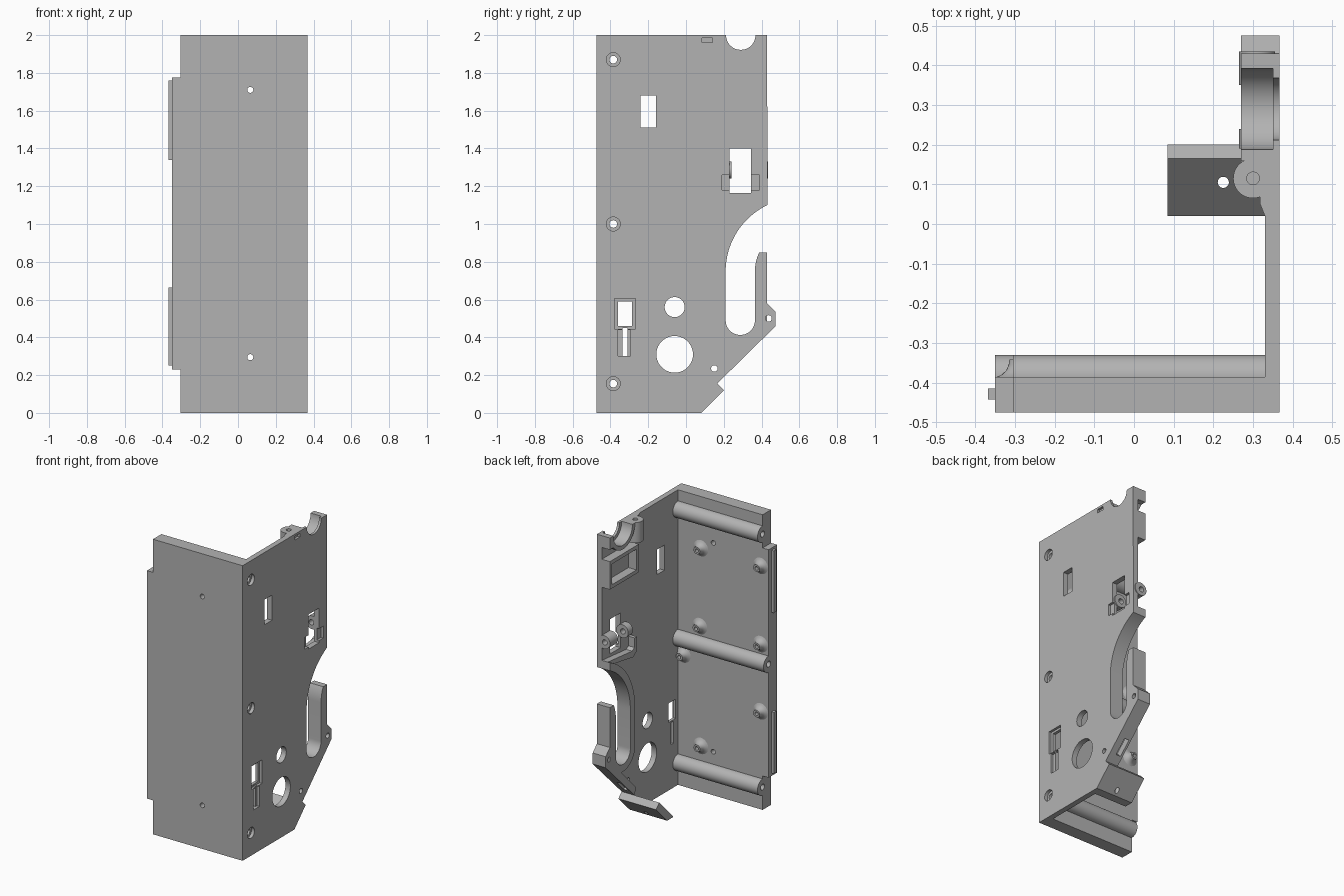
import bpy, bmesh
from math import sin, cos, pi, radians, sqrt

if "Cube" in bpy.data.objects:
    bpy.data.objects.remove(bpy.data.objects["Cube"], do_unlink=True)

grey = bpy.data.materials.new("plain_grey")
grey.use_nodes = True
GREY = (0.45, 0.45, 0.45, 1)
grey.diffuse_color = GREY
grey.node_tree.nodes["Principled BSDF"].inputs["Base Color"].default_value = GREY


def finish(name, bm):
    bmesh.ops.recalc_face_normals(bm, faces=bm.faces)
    mesh = bpy.data.meshes.new(name)
    bm.to_mesh(mesh)
    bm.free()
    mesh.materials.append(grey)
    obj = bpy.data.objects.new(name, mesh)
    bpy.context.collection.objects.link(obj)
    return obj


def prism(name, pts, axis, a, b):
    """Extrude a 2D outline from a to b along the given axis."""
    place = {"x": lambda p: (a, p[0], p[1]),
             "y": lambda p: (p[0], a, p[1]),
             "z": lambda p: (p[0], p[1], a)}[axis]
    bm = bmesh.new()
    face = bm.faces.new([bm.verts.new(place(p)) for p in pts])
    ext = bmesh.ops.extrude_face_region(bm, geom=[face])
    move = [(b - a) if ax == axis else 0 for ax in "xyz"]
    bmesh.ops.translate(bm, vec=move, verts=[g for g in ext["geom"] if isinstance(g, bmesh.types.BMVert)])
    return finish(name, bm)


def arc(c, r, start, end, n=24):
    return [(c[0] + r * cos(radians(start + (end - start) * i / n)),
             c[1] + r * sin(radians(start + (end - start) * i / n))) for i in range(n + 1)]


def circle(c, r, n=40):
    return arc(c, r, 0, 360, n)[:-1]


def rect(u0, u1, v0, v1):
    return [(u0, v0), (u1, v0), (u1, v1), (u0, v1)]


def cut(objs, cutters):
    for obj in objs:
        bpy.context.view_layer.objects.active = obj
        for c in cutters:
            mod = obj.modifiers.new("cut", "BOOLEAN")
            mod.operation, mod.solver, mod.object = "DIFFERENCE", "EXACT", c
            bpy.ops.object.modifier_apply(modifier=mod.name)
    for c in cutters:
        bpy.data.objects.remove(c, do_unlink=True)


OUT, IN, RIM = 0.367, 0.33, 0.27   # outer face, inner face and rim face of the side wall

# Curved slot: an arc above a straight channel with a round bottom
bow, low = (0.598, 0.75), (0.2875, 0.49)
slot = (arc(bow, 0.233, 154.5, 180, 8) + arc(low, 0.0775, 0, -180)
        + arc(bow, 0.388, 180, 115.6))

# Side wall
notch = (0.29, 2.0)
outline = ([(-0.475, 0), (0.08, 0), (0.2, 0.12), (0.165, 0.155), (0.475, 0.46),
            (0.475, 0.535), (0.43, 0.58), (0.43, 0.85)] + slot
           + [(0.43, 2)] + arc(notch, 0.078, 0, -180) + [(-0.475, 2)])
wall = prism("side_wall", outline, "x", IN, OUT)

# Front panel with its side tab
panel = prism("front_panel", [(-0.305, 0), (IN, 0), (IN, 2), (-0.305, 2), (-0.305, 1.775),
                              (-0.35, 1.775), (-0.35, 0.23), (-0.305, 0.23)], "y", -0.475, -0.385)
for label, z0, z1 in (("lower", 0.25, 0.665), ("upper", 1.34, 1.76)):
    prism(label + "_edge_strip", rect(-0.368, -0.34, z0, z1), "y", -0.442, -0.415)

# Screw rods across the panel
rods, cutters = [], []
for label, z, x0 in (("lower", 0.155, -0.305), ("middle", 1.0, -0.35), ("upper", 1.87, -0.305)):
    rods.append(prism(label + "_rod", circle((-0.385, z), 0.055, 48), "x", x0, IN + 0.005))
    cutters.append(prism("bore", circle((-0.385, z), 0.02), "x", -0.5, 0.5))
    cutters.append(prism("counterbore", circle((-0.385, z), 0.037), "x", 0.345, 0.5))
cut([wall, panel] + rods, cutters)

# Holes through the panel and small standoffs behind it
cut([panel], [prism("hole", circle((0.065, z), 0.016), "y", -0.6, -0.3) for z in (0.295, 1.71)])
standoffs = [(0.158, 1.65), (-0.29, 1.65), (0.165, 1.12), (-0.29, 1.12),
             (0.29, 0.894), (-0.29, 0.664), (0.158, 0.31)]
for i, (x, z) in enumerate(standoffs):
    bm = bmesh.new()
    profile = [(0.06, 0), (0.045, 0.006), (0.032, 0.018), (0.026, 0.032), (0.024, 0.046),
               (0.012, 0.046), (0.012, 0.005), (0, 0.005)]
    vs = [bm.verts.new((x + r, -0.387 + h, z)) for r, h in profile]
    es = [bm.edges.new(p) for p in zip(vs, vs[1:])]
    bmesh.ops.spin(bm, geom=vs + es, cent=(x, 0, z), axis=(0, 1, 0), angle=2 * pi, steps=24)
    bmesh.ops.remove_doubles(bm, verts=bm.verts, dist=0.0001)
    finish("standoff_%d" % (i + 1), bm)

# Round and square openings in the side wall
cutters = [prism("hole", circle(c, r), "x", 0.2, 0.5) for c, r in
           (((-0.06, 0.56), 0.053), ((-0.06, 0.31), 0.097), ((0.15, 0.235), 0.017))]
cutters += [prism("window", rect(*r), "x", 0.2, 0.5) for r in
            ((-0.24, -0.16, 1.51, 1.68), (0.23, 0.345, 1.165, 1.4),
             (-0.36, -0.285, 0.46, 0.59), (-0.337, -0.31, 0.3, 0.45))]
cutters += [prism("recess", rect(*r), "x", 0.35, 0.5) for r in
            ((-0.378, -0.267, 0.445, 0.605), (-0.36, -0.295, 0.3, 0.44),
             (0.19, 0.39, 1.18, 1.26), (0.085, 0.14, 1.96, 1.985))]
cut([wall], cutters)

# Raised rim around the slot
top = bow[1] + sqrt(0.438 ** 2 - (bow[0] - 0.43) ** 2)
rim_pts = ([(0.43, top)] + arc(bow, 0.438, 112.6, 180)[1:] + arc(low, 0.1275, 180, 315)
           + [(0.43, 0.46), (0.43, 0.85)] + slot)
prism("slot_rim", rim_pts, "x", RIM, IN)

# Thick diagonal edge with a foot, a screw hole and a pocket
edge = prism("diagonal_edge", [(0.165, 0.155), (0.475, 0.46), (0.475, 0.535), (0.43, 0.58),
                               (0.405, 0.555), (0.405, 0.46), (0.15, 0.205)], "x", RIM, IN)
cut([edge], [prism("pocket", [(0.23, 0.18), (0.31, 0.26), (0.25, 0.32), (0.17, 0.24)], "x", 0.285, 0.32)])
cut([wall, edge], [prism("hole", circle((0.437, 0.5), 0.017), "x", 0.2, 0.5)])

# Slanted bottom flap
flap = prism("bottom_flap", [(0.02, 0), (0.08, 0), (0.2, 0.12), (0.165, 0.155), (0.02, 0.01)],
             "x", 0.085, IN)
cut([flap], [prism("hole", circle((0.225, 0.105), 0.014), "z", -0.2, 0.3)])

# Bearing seat at the top edge
seat = prism("bearing_seat", [(0.43, 2)] + [(0.43, 1.92)] + arc(notch, 0.13, -38, -180), "x", RIM, IN)
cut([wall, seat], [prism("seat_bore", circle(notch, 0.102, 64), "x", 0.2, 0.35)])

# Upright screw post beside the seat
post_pts = [(IN, 0.02), (0.318, 0.05)] + arc((0.3, 0.115), 0.05, -70, -270) + [(IN, 0.17)]
post = prism("screw_post", post_pts, "z", 1.86, 2)
cut([post, wall], [prism("hole", circle((0.3, 0.115), 0.016), "z", 1.9, 2.1)])

# Rectangular frame below the seat
frame = prism("pocket_frame", rect(0.12, 0.43, 1.65, 1.84), "x", RIM, IN)
cut([frame], [prism("opening", rect(0.145, 0.405, 1.675, 1.815), "x", 0.2, 0.4)])

# Hinge lugs either side of the window, with a low ledge below
for label, y0, y1 in (("front", 0.19, 0.24), ("back", 0.35, 0.435)):
    bm_lug = prism(label + "_hinge_lug", circle((0.31, 1.285), 0.045), "y", y0, y1)
    cut([bm_lug], [prism("hole", circle((0.305, 1.285), 0.018), "y", 0.1, 0.5)])
prism("window_ledge", [(0.12, 1.21), (0.12, 1.11), (0.16, 1.085), (0.43, 1.13), (0.43, 1.155),
                       (0.17, 1.13), (0.145, 1.145), (0.145, 1.21)], "x", 0.285, IN)

# Smooth round surfaces, keep edges sharp
bpy.ops.object.select_all(action="DESELECT")
for obj in bpy.context.collection.objects:
    if obj.type == "MESH" and grey.name in obj.data.materials:
        obj.select_set(True)
        bpy.context.view_layer.objects.active = obj
bpy.ops.object.shade_smooth_by_angle(angle=radians(30))
